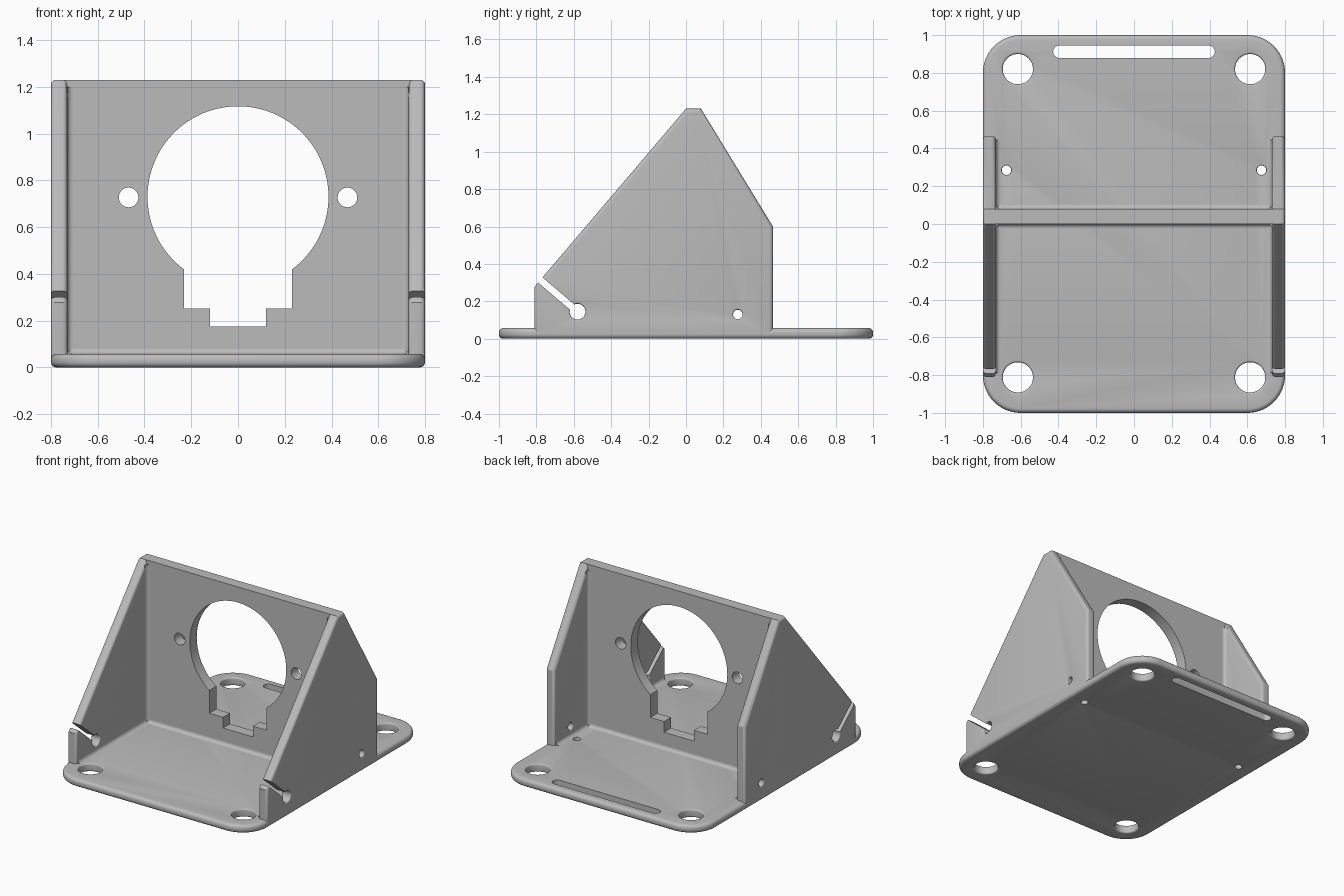
import bpy, bmesh
from math import sin, cos, pi, atan2
from mathutils import Matrix

cube = bpy.data.objects.get("Cube")
if cube:
    bpy.data.objects.remove(cube, do_unlink=True)

grey = bpy.data.materials.new("plain grey")
grey.use_nodes = True
grey.diffuse_color = (0.5, 0.5, 0.5, 1)
grey.node_tree.nodes["Principled BSDF"].inputs["Base Color"].default_value = (0.5, 0.5, 0.5, 1)

# Map outline coordinates (u, v) and depth w to the chosen extrusion axis
AXES = {"x": lambda u, v, w: (w, u, v),
        "y": lambda u, v, w: (u, w, v),
        "z": lambda u, v, w: (u, v, w)}


def loft(name, axis, sections, bevel=0):
    """Closed solid through (outline, depth) sections; optionally rounds the cap rims."""
    bm = bmesh.new()
    rings = [[bm.verts.new(AXES[axis](u, v, w)) for u, v in pts] for pts, w in sections]
    n = len(rings[0])
    for a, b in zip(rings, rings[1:]):
        for i in range(n):
            j = (i + 1) % n
            bm.faces.new((a[i], a[j], b[j], b[i]))
    caps = [bm.faces.new(rings[0]), bm.faces.new(rings[-1])]
    bmesh.ops.recalc_face_normals(bm, faces=bm.faces)
    if bevel:
        rim = [e for f in caps for e in f.edges]
        bmesh.ops.bevel(bm, geom=rim, offset=bevel, offset_type="OFFSET", segments=5,
                        profile=0.5, affect="EDGES", clamp_overlap=False)
    mesh = bpy.data.meshes.new(name)
    bm.to_mesh(mesh)
    bm.free()
    mesh.materials.append(grey)
    obj = bpy.data.objects.new(name, mesh)
    bpy.context.collection.objects.link(obj)
    return obj


def prism(name, axis, outline, lo, hi, bevel=0):
    return loft(name, axis, [(outline, lo), (outline, hi)], bevel)


def arc(cu, cv, r, start, end, n):
    return [(cu + r * cos(start + (end - start) * i / n),
             cv + r * sin(start + (end - start) * i / n)) for i in range(n + 1)]


def circle(cu, cv, r, n=48):
    return arc(cu, cv, r, 0, 2 * pi, n)[:-1]


def rect(u0, u1, v0, v1):
    return [(u0, v0), (u1, v0), (u1, v1), (u0, v1)]


def flared_hole(axis, cu, cv, r, lo, hi, flare):
    """Round cutter whose two mouths widen in a quarter round."""
    steps = [i * pi / 8 for i in range(5)]
    mouth = [(r + flare * (1 - cos(t)), flare * (1 - sin(t))) for t in steps]
    rings = [(mouth[-1][0], -0.02)] + mouth[::-1]
    sections = [(circle(cu, cv, q), lo + d) for q, d in rings]
    sections += [(circle(cu, cv, q), hi - d) for q, d in rings[::-1]]
    return loft("cutter", axis, sections)


def activate(obj):
    bpy.ops.object.select_all(action="DESELECT")
    obj.select_set(True)
    bpy.context.view_layer.objects.active = obj


def cut(obj, cutters):
    activate(obj)
    for c in cutters:
        mod = obj.modifiers.new("cut", "BOOLEAN")
        mod.operation, mod.solver, mod.object = "DIFFERENCE", "EXACT", c
        bpy.ops.object.modifier_apply(modifier=mod.name)
        bpy.data.objects.remove(c, do_unlink=True)


parts = []
W, IN, T = 0.8, 0.73, 0.058     # half width, inner wall face, base thickness

# Base plate with rounded corners and rim
outline = []
for k, (sx, sy) in enumerate([(1, 1), (-1, 1), (-1, -1), (1, -1)]):
    outline += arc(sx * 0.6, sy * 0.8, 0.2, k * pi / 2, (k + 1) * pi / 2, 14)
base = prism("base_plate", "z", outline, 0, T, 0.024)
slot = arc(0.395, 0.912, 0.033, -pi / 2, pi / 2, 12) + arc(-0.395, 0.912, 0.033, pi / 2, 1.5 * pi, 12)
cutters = [prism("cutter", "z", slot, -0.1, 0.2)]
for s in (-1, 1):
    cutters.append(flared_hole("z", s * 0.675, 0.285, 0.025, 0, T, 0.004))
    for y in (-0.812, 0.82):
        cutters.append(flared_hole("z", s * 0.615, y, 0.08, 0, T, 0.01))
cut(base, cutters)
parts.append(base)

# Sloped side walls with a cable notch and a pin hole
profile = [(-0.81, 0.01), (0.465, 0.01), (0.465, 0.6), (0.08, 1.23), (0, 1.23), (-0.81, 0.278)]
notch_angle = atan2(0.648, -0.763)
for s, side in ((1, "left"), (-1, "right")):
    lo, hi = sorted((s * IN, s * W))
    wall = prism(side + "_wall", "x", profile, lo, hi, 0.02)
    notch = prism("cutter", "x", rect(0, 0.4, -0.018, 0.018), lo - 0.1, hi + 0.1)
    notch.data.transform(Matrix.Translation((0, -0.58, 0.145)) @ Matrix.Rotation(notch_angle, 4, "X"))
    cut(wall, [flared_hole("x", -0.58, 0.145, 0.042, lo, hi, 0.008),
               flared_hole("x", 0.277, 0.13, 0.025, lo, hi, 0.008), notch])
    parts.append(wall)

# Upright mounting plate with stepped keyhole and screw holes
plate = prism("mounting_plate", "y", rect(-0.765, 0.765, 0.02, 1.23), 0, 0.08)
openings = [circle(0, 0.73, 0.387, 96), rect(-0.23, 0.23, 0.253, 0.73),
            rect(-0.12, 0.12, 0.175, 0.5)]
openings += [circle(s * 0.468, 0.727, 0.042) for s in (-1, 1)]
cut(plate, [prism("cutter", "y", o, -0.1, 0.2) for o in openings])
parts.append(plate)


# Fillets in the inner corners
def fillet(name, axis, cu, cv, su, sv, lo, hi, r=0.024, e=0.004):
    pts = [(-e, -e), (r, -e)] + arc(r, r, r, 1.5 * pi, pi, 8) + [(-e, r)]
    parts.append(prism(name, axis, [(cu + su * u, cv + sv * v) for u, v in pts], lo, hi))


for s, side in ((1, "left"), (-1, "right")):
    fillet(side + "_wall_fillet", "y", s * IN, T, -s, 1, -0.79, 0.445)
    fillet(side + "_front_corner_fillet", "z", s * IN, 0, -s, -1, T, 1.2)
    fillet(side + "_rear_corner_fillet", "z", s * IN, 0.08, -s, 1, T, 1.185)
fillet("front_base_fillet", "x", 0, T, -1, 1, -IN, IN)
fillet("rear_base_fillet", "x", 0.08, T, 1, 1, -IN, IN)

# Smooth the rounded surfaces, keep the hard edges
for p in parts:
    activate(p)
    bpy.ops.object.shade_smooth_by_angle(angle=pi / 6)
